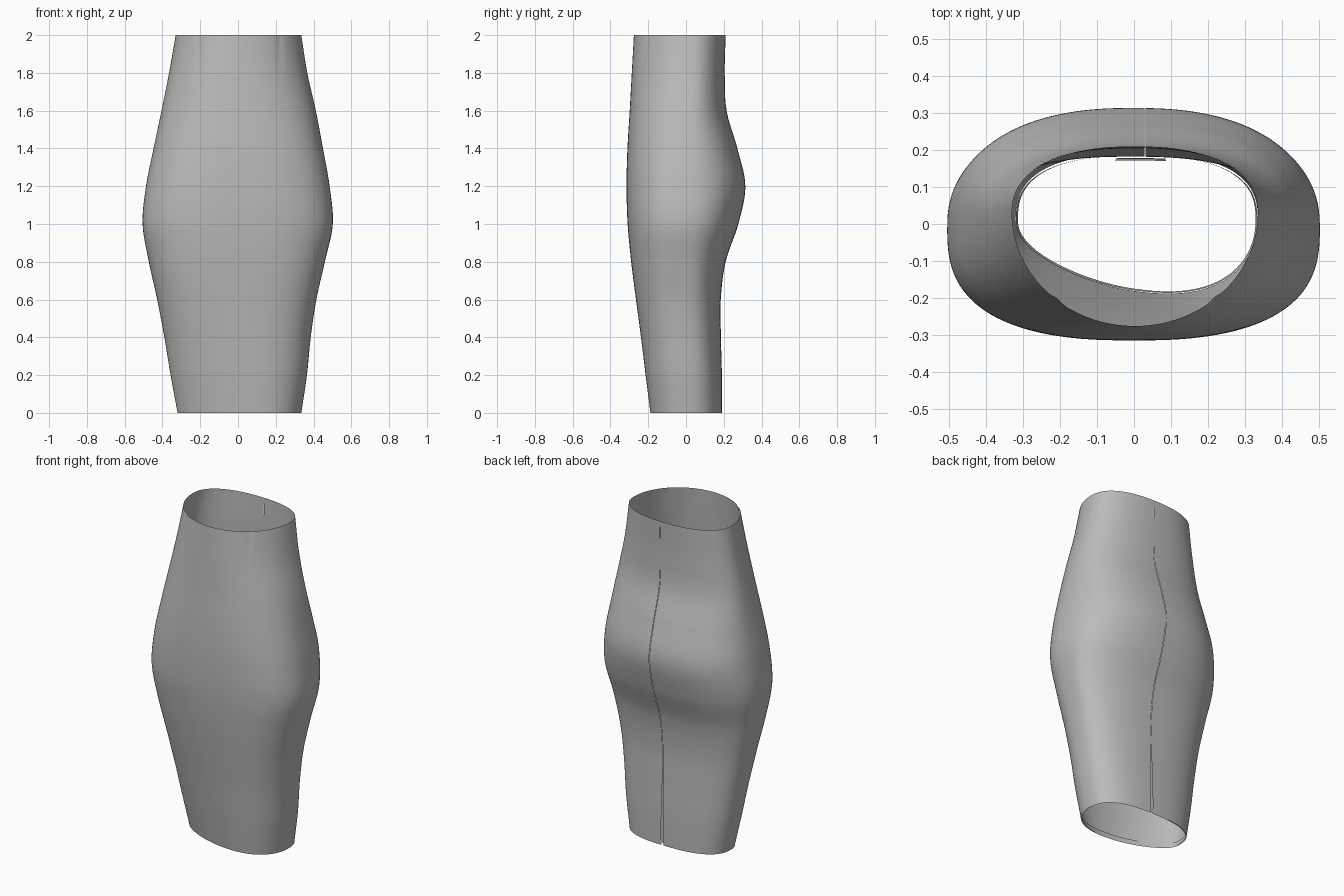
import bpy
import bmesh
from math import sin, cos, acos, pi, exp, copysign

if "Cube" in bpy.data.objects:
    bpy.data.objects.remove(bpy.data.objects["Cube"])

# Outline of the tube at even steps of height, from hem to waist
LEFT = [.335, .365, .385, .415, .46, .502, .485, .45, .412, .367, .335]
RIGHT = [.32, .357, .39, .428, .472, .505, .487, .447, .405, .365, .33]
FRONT = [.182, .21, .236, .264, .29, .309, .315, .31, .298, .287, .276]
BACK = [.19, .19, .185, .184, .21, .277, .314, .272, .215, .205, .21]
HEIGHT, ROWS, SEGMENTS = 2.0, 100, 128
SEAM_X = 0.03


def sample(values, z):
    """Smooth curve through evenly spaced values."""
    n = len(values) - 1
    f = min(max(z / HEIGHT, 0), 1) * n
    i = min(int(f), n - 1)
    t = f - i
    b, c = values[i], values[i + 1]
    a = values[i - 1] if i else 2 * b - c
    d = values[i + 2] if i + 2 <= n else 2 * c - b
    return b + t * ((c - a) + t * ((2 * a - 5 * b + 4 * c - d)
                    + t * (3 * (b - c) + d - a))) / 2


def blend(low, mid, high, z):
    return sample([low, mid, high], z)


def section_point(z, t, inset=0.0):
    """Point on the rounded section; t runs round from the back seam."""
    left, right = sample(LEFT, z), sample(RIGHT, z)
    cx, half = (left - right) / 2, (left + right) / 2
    cy = blend(.01, -.01, .03, z)
    p_front, p_back = blend(2.1, 2.7, 2.0, z), blend(2.6, 2.4, 2.3, z)
    start = acos(((SEAM_X - cx) / half) ** (p_back / 2))
    a = start + t
    c, s = cos(a), sin(a)
    p = p_back if s > 0 else p_front
    depth = sample(BACK, z) - cy if s > 0 else sample(FRONT, z) + cy
    x = cx + (half - inset) * copysign(abs(c) ** (2 / p), c)
    y = cy + (depth - inset) * copysign(abs(s) ** (2 / p), s)
    if s < 0:
        # Front of the hem leans towards the left
        y += .05 * c * s * max(0, 1 - z)
        # Shallow darts below the waist
        fade = max(0, (z - 1.68) / .32)
        y += .006 * fade * sum(exp(-((x - d) / .012) ** 2) for d in (-.21, .22))
    return x, y, z


def make_sheet(name, heights, angles, inset, mat):
    """Sheet of quads wrapped round the section, facing outwards."""
    bm = bmesh.new()
    grid = [[bm.verts.new(section_point(z, t, inset)) for t in angles(z)]
            for z in heights]
    for low, high in zip(grid, grid[1:]):
        for i in range(len(low) - 1):
            bm.faces.new((low[i], low[i + 1], high[i + 1], high[i])).smooth = True
    mesh = bpy.data.meshes.new(name)
    bm.to_mesh(mesh)
    bm.free()
    mesh.materials.append(mat)
    obj = bpy.data.objects.new(name, mesh)
    bpy.context.collection.objects.link(obj)
    return obj


def steps(low, high, count):
    return [low + (high - low) * i / count for i in range(count + 1)]


def skirt_angles(z):
    # Hairline seam, opening slightly into a vent near the hem
    gap = .002 + .012 * max(0, 1 - z / .42)
    return steps(gap, 2 * pi - gap, SEGMENTS)


cloth = bpy.data.materials.new("grey cloth")
cloth.use_nodes = True
colour = (.5, .5, .5, 1)
cloth.diffuse_color = colour
cloth.node_tree.nodes["Principled BSDF"].inputs["Base Color"].default_value = colour

# Main tube, turned-up hem and the flap behind the vent
make_sheet("skirt", steps(0, HEIGHT, ROWS), skirt_angles, 0, cloth)
make_sheet("inner_hem", steps(0, .03, 2), skirt_angles, .006, cloth)
make_sheet("vent_underlap", steps(.01, .45, 20),
           lambda z: steps(-.12, .12, 6), .012, cloth)
